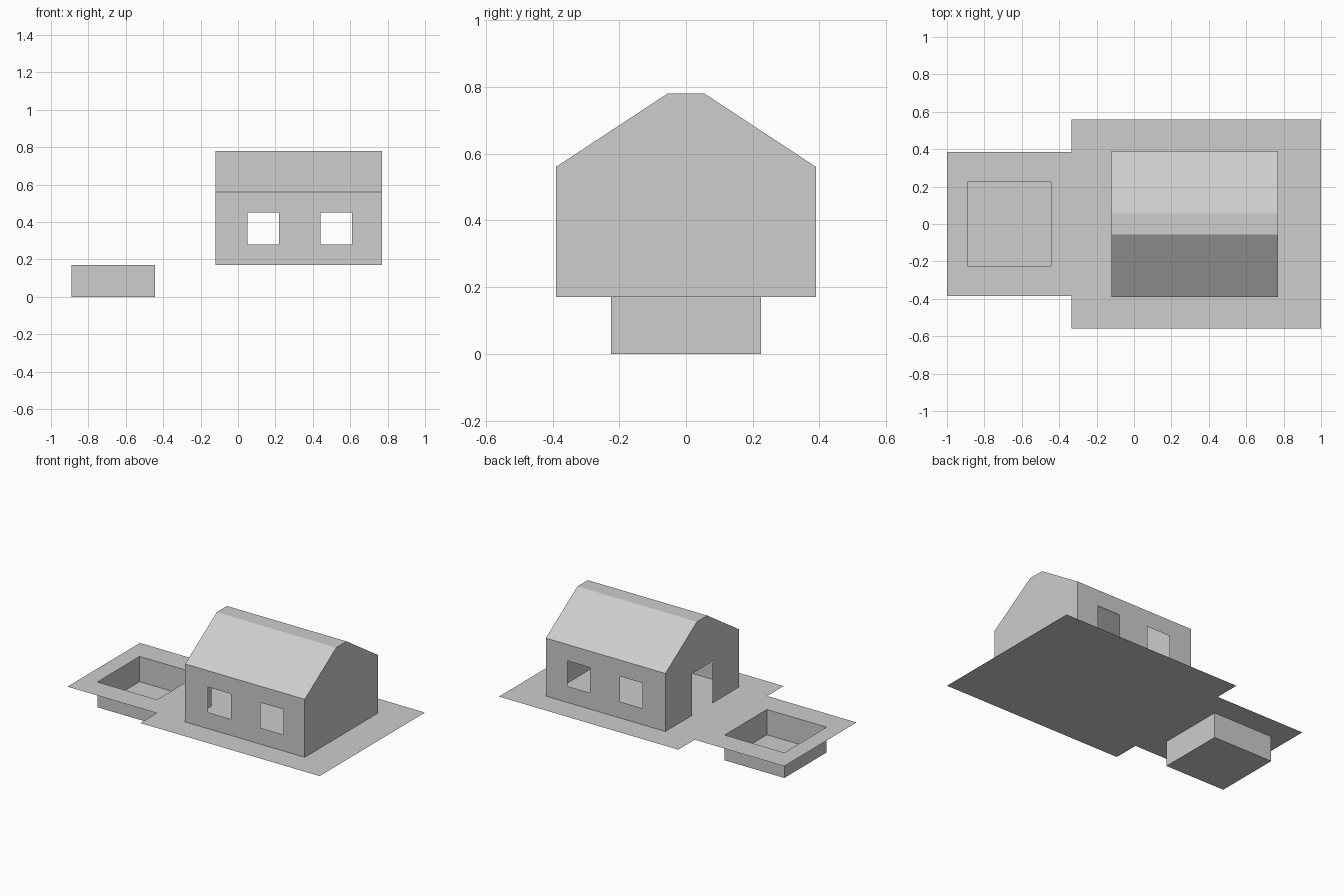
import bpy
import bmesh
from mathutils import Vector

cube = bpy.data.objects.get("Cube")
if cube:
    bpy.data.objects.remove(cube, do_unlink=True)

grey = bpy.data.materials.new("plain grey")
grey.use_nodes = True
colour = (0.61, 0.61, 0.61, 1)
grey.diffuse_color = colour
grey.node_tree.nodes["Principled BSDF"].inputs["Base Color"].default_value = colour

GROUND = 0.17
EAVES, RIDGE = 0.56, 0.78
X0, X1 = -0.12, 0.77
HALF, RIDGE_HALF = 0.39, 0.055
DOOR_HALF, OPENING_TOP, SILL = 0.11, 0.45, 0.28
POOL_X0, POOL_X1, POOL_HALF = -0.89, -0.445, 0.225
STEP_X, PATIO_HALF, YARD_HALF = -0.335, 0.385, 0.56


def sheet(name, polygons, facing):
    """Thin surface whose faces all look towards the given direction."""
    bm = bmesh.new()
    for points in polygons:
        face = bm.faces.new([bm.verts.new(p) for p in points])
        face.normal_update()
        if face.normal.dot(Vector(facing)) < 0:
            face.normal_flip()
    bmesh.ops.remove_doubles(bm, verts=bm.verts, dist=0.0001)
    mesh = bpy.data.meshes.new(name)
    bm.to_mesh(mesh)
    bm.free()
    mesh.materials.append(grey)
    obj = bpy.data.objects.new(name, mesh)
    bpy.context.collection.objects.link(obj)


def cells(us, vs, keep, place):
    """Rectangles of a grid, leaving out those the rule rejects."""
    result = []
    for a, b in zip(us, us[1:]):
        for c, d in zip(vs, vs[1:]):
            if keep((a + b) / 2, (c + d) / 2):
                result.append([place(u, v) for u, v in ((a, c), (b, c), (b, d), (a, d))])
    return result


# Ground: wide yard, narrower patio, hole for the pool
def is_ground(x, y):
    if x < STEP_X and abs(y) > PATIO_HALF:
        return False
    return not (POOL_X0 < x < POOL_X1 and abs(y) < POOL_HALF)


sheet("ground", cells(
    [-1, POOL_X0, POOL_X1, STEP_X, 1],
    [-YARD_HALF, -PATIO_HALF, -POOL_HALF, POOL_HALF, PATIO_HALF, YARD_HALF],
    is_ground, lambda x, y: (x, y, GROUND)), (0, 0, 1))

# Pool: open box below the ground
corners = [(POOL_X0, -POOL_HALF), (POOL_X1, -POOL_HALF),
           (POOL_X1, POOL_HALF), (POOL_X0, POOL_HALF)]
sheet("pool_floor", [[(x, y, 0) for x, y in corners]], (0, 0, -1))
for i, side in enumerate(("front", "left", "back", "right")):
    a, b = corners[i], corners[(i + 1) % 4]
    outward = (b[1] - a[1], a[0] - b[0], 0)
    sheet("pool_wall_" + side,
          [[(*a, 0), (*b, 0), (*b, GROUND), (*a, GROUND)]], outward)

# Long walls with two window openings each
window_edges = [0.05, 0.22, 0.44, 0.61]


def is_wall(x, z):
    in_window = 0.05 < x < 0.22 or 0.44 < x < 0.61
    return not (in_window and SILL < z < OPENING_TOP)


for side, s in (("front", -1), ("back", 1)):
    sheet(side + "_wall", cells(
        [X0, *window_edges, X1], [GROUND, SILL, OPENING_TOP, EAVES],
        is_wall, lambda x, z: (x, s * HALF, z)), (0, s, 0))
    # Roof slope above the wall
    sheet(side + "_roof_slope", [[
        (X0, s * HALF, EAVES), (X1, s * HALF, EAVES),
        (X1, s * RIDGE_HALF, RIDGE), (X0, s * RIDGE_HALF, RIDGE)]], (0, s, 1))

# Flat ridge
sheet("roof_ridge", [[(X0, -RIDGE_HALF, RIDGE), (X1, -RIDGE_HALF, RIDGE),
                      (X1, RIDGE_HALF, RIDGE), (X0, RIDGE_HALF, RIDGE)]], (0, 0, 1))

# Gable ends: one solid, one with a doorway
gable = [(HALF, GROUND), (HALF, EAVES), (RIDGE_HALF, RIDGE),
         (-RIDGE_HALF, RIDGE), (-HALF, EAVES), (-HALF, GROUND)]
doorway = [(-DOOR_HALF, GROUND), (-DOOR_HALF, OPENING_TOP),
           (DOOR_HALF, OPENING_TOP), (DOOR_HALF, GROUND)]
sheet("solid_gable", [[(X1, y, z) for y, z in gable]], (1, 0, 0))
sheet("doorway_gable", [[(X0, y, z) for y, z in gable + doorway]], (-1, 0, 0))
